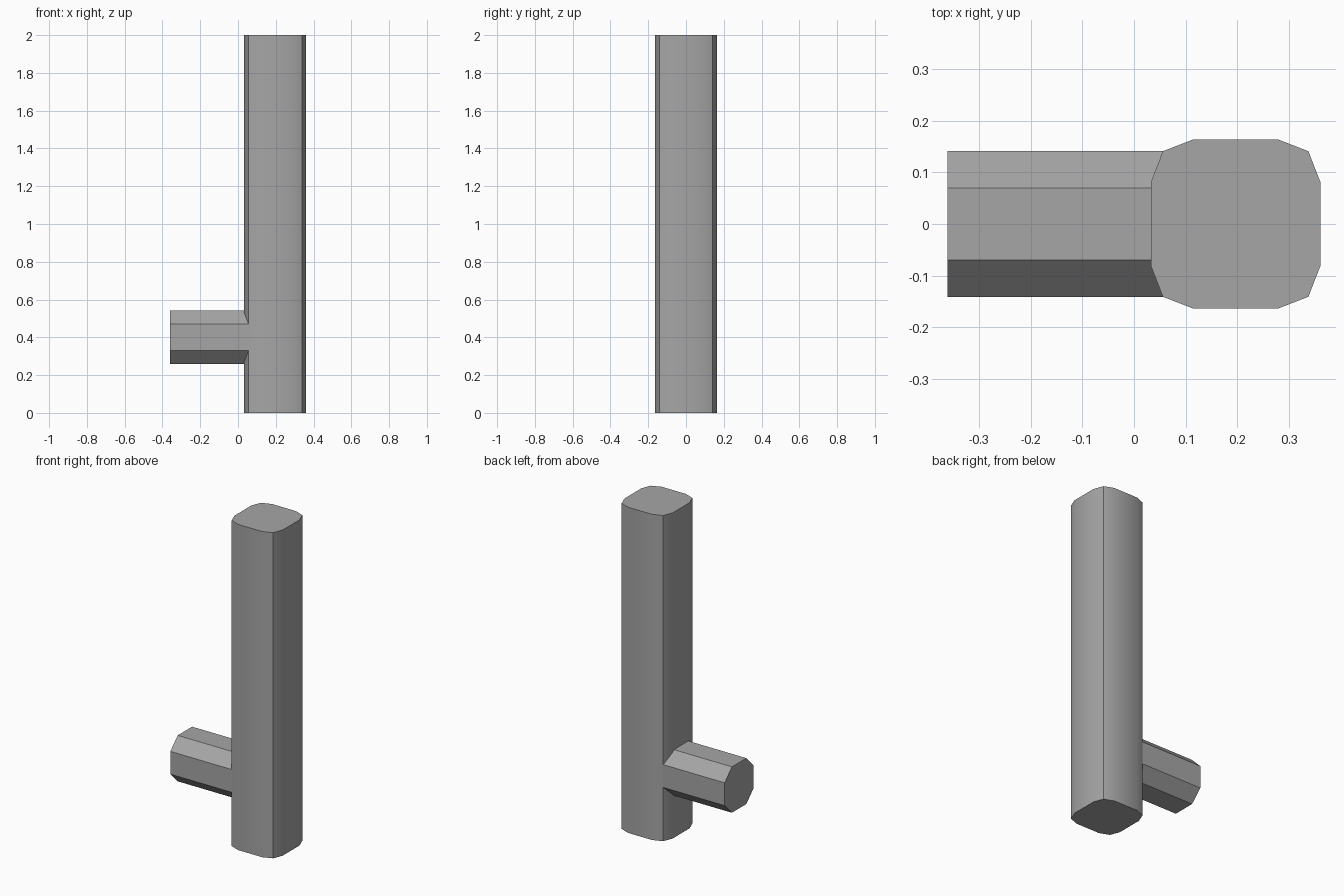
import bpy
import bmesh
import math
from mathutils import Vector

cube = bpy.data.objects.get("Cube")
if cube:
    bpy.data.objects.remove(cube, do_unlink=True)

# Single grey material
grey = bpy.data.materials.new("plain grey")
grey.use_nodes = True
colour = (0.38, 0.38, 0.38, 1)
grey.diffuse_color = colour
grey.node_tree.nodes["Principled BSDF"].inputs["Base Color"].default_value = colour


def profile(corner):
    """Repeat one corner's points around four quadrants."""
    points = []
    for _ in range(4):
        points += corner
        corner = [(-b, a) for a, b in corner]
    return points


def prism(name, points, place, sweep):
    """Extrude a closed outline along the sweep vector."""
    bm = bmesh.new()
    face = bm.faces.new([bm.verts.new(place(a, b)) for a, b in points])
    end = bmesh.ops.extrude_face_region(bm, geom=[face], use_keep_orig=True)
    verts = [v for v in end["geom"] if isinstance(v, bmesh.types.BMVert)]
    bmesh.ops.translate(bm, verts=verts, vec=Vector(sweep))
    bmesh.ops.recalc_face_normals(bm, faces=bm.faces[:])
    mesh = bpy.data.meshes.new(name)
    bm.to_mesh(mesh)
    bm.free()
    mesh.materials.append(grey)
    obj = bpy.data.objects.new(name, mesh)
    bpy.context.collection.objects.link(obj)
    bpy.ops.object.select_all(action="DESELECT")
    obj.select_set(True)
    bpy.context.view_layer.objects.active = obj
    bpy.ops.object.shade_smooth_by_angle(angle=math.radians(30))
    return obj


# Tall post with rounded square section
post_x = 0.197
prism("post", profile([(0.164, 0.082), (0.141, 0.141), (0.082, 0.164)]),
      lambda a, b: (post_x + a, b, 0), (0, 0, 2))

# Eight-sided side peg, its root buried in the post
prism("side_peg", profile([(0.141, 0.07), (0.07, 0.141)]),
      lambda a, b: (-0.361, a, 0.4 + b), (0.45, 0, 0))
